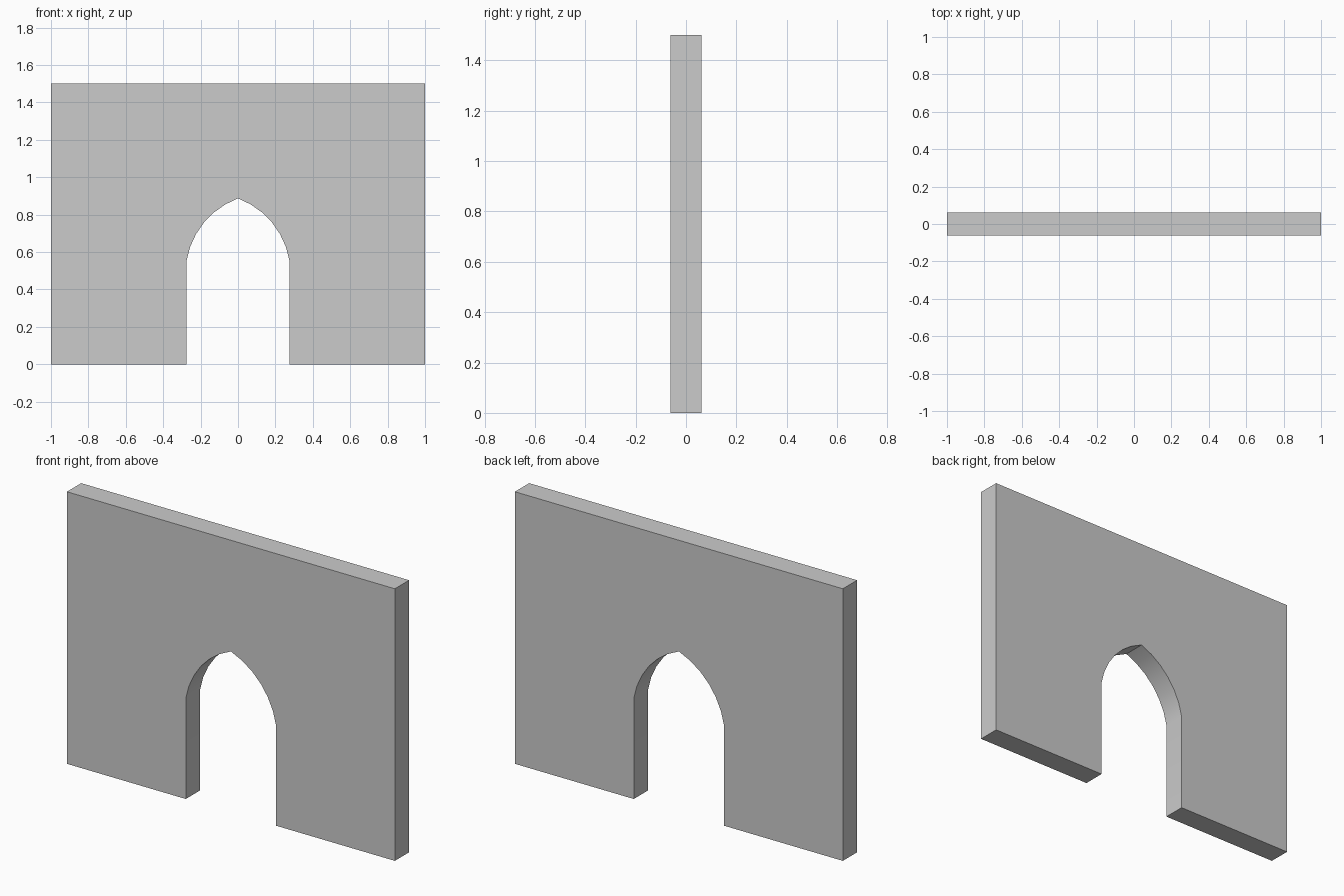
import bpy, bmesh
from math import atan2, cos, sin, pi, radians, hypot

if "Cube" in bpy.data.objects:
    bpy.data.objects.remove(bpy.data.objects["Cube"])

HALF_W, HEIGHT, DEPTH = 1.0, 1.5, 0.124
DOOR, SPRING, APEX = 0.275, 0.555, 0.887
SWEEP, SEGMENTS = radians(60), 6


def arch_side():
    """Right half of the pointed arch, from spring line up to the apex."""
    rise = APEX - SPRING
    radius = hypot(DOOR, rise) / (2 * sin(SWEEP / 2))
    start = pi / 2 - atan2(rise, DOOR) - SWEEP / 2
    cx, cz = DOOR - radius * cos(start), SPRING - radius * sin(start)
    angles = [start + SWEEP * i / SEGMENTS for i in range(SEGMENTS + 1)]
    return [(cx + radius * cos(a), cz + radius * sin(a)) for a in angles]


# Wall outline: right half, then mirrored left half
right = [(HALF_W, HEIGHT), (HALF_W, 0), (DOOR, 0)] + arch_side()
right[-1] = (0, APEX)
outline = right + [(-x, z) for x, z in reversed(right[:-1])]

# Extrude the outline through the wall thickness
bm = bmesh.new()
face = bm.faces.new([bm.verts.new((x, -DEPTH / 2, z)) for x, z in outline])
result = bmesh.ops.extrude_face_region(bm, geom=[face], use_keep_orig=True)
moved = [v for v in result["geom"] if isinstance(v, bmesh.types.BMVert)]
bmesh.ops.translate(bm, verts=moved, vec=(0, DEPTH, 0))
bmesh.ops.recalc_face_normals(bm, faces=bm.faces)
mesh = bpy.data.meshes.new("arched_doorway_wall")
bm.to_mesh(mesh)
bm.free()

wall = bpy.data.objects.new("arched_doorway_wall", mesh)
bpy.context.collection.objects.link(wall)

# Smooth arch soffit, sharp wall edges
bpy.context.view_layer.objects.active = wall
wall.select_set(True)
bpy.ops.object.shade_smooth_by_angle(angle=radians(30))
